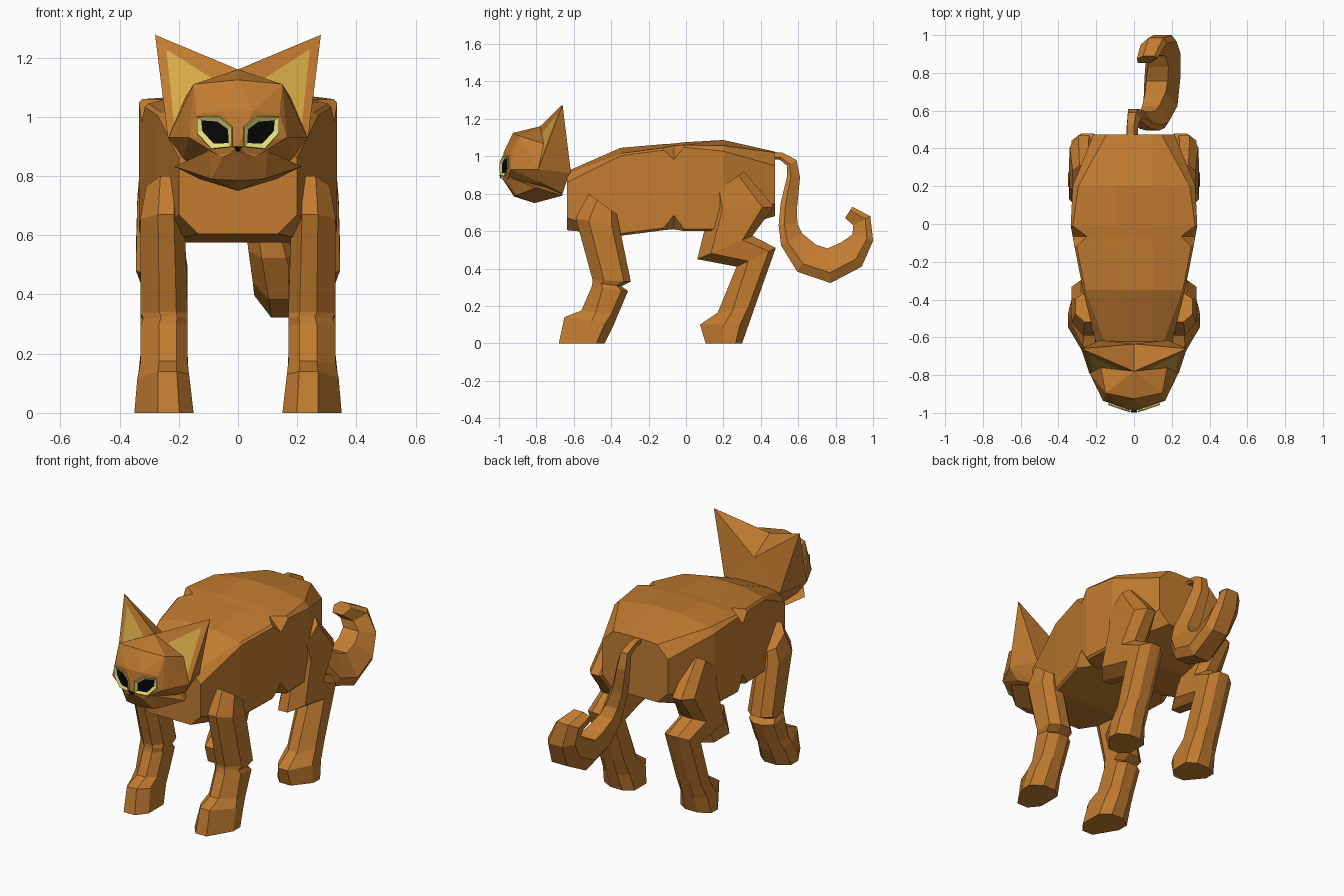
import bpy, bmesh, math
from mathutils import Vector

if "Cube" in bpy.data.objects:
    bpy.data.objects.remove(bpy.data.objects["Cube"])


def material(name, rgb):
    m = bpy.data.materials.new(name)
    m.diffuse_color = (*rgb, 1)
    m.use_nodes = True
    m.node_tree.nodes["Principled BSDF"].inputs["Base Color"].default_value = m.diffuse_color
    return m


FUR = material("orange fur", (0.54, 0.2, 0.03))
EAR = material("ear yellow", (0.68, 0.41, 0.065))
RIM = material("eye rim yellow green", (0.78, 0.74, 0.19))
BLACK = material("pupil black", (0.002, 0.002, 0.002))


def finish(name, bm, *mats, recalc=True):
    if recalc:
        bmesh.ops.recalc_face_normals(bm, faces=bm.faces)
    me = bpy.data.meshes.new(name)
    bm.to_mesh(me)
    bm.free()
    for m in mats:
        me.materials.append(m)
    ob = bpy.data.objects.new(name, me)
    bpy.context.collection.objects.link(ob)
    return ob


def loft(name, rings):
    """Skin a list of equal-sized point rings and cap both ends."""
    bm = bmesh.new()
    vs = [[bm.verts.new(p) for p in r] for r in rings]
    n = len(rings[0])
    for a, b in zip(vs, vs[1:]):
        for i in range(n):
            j = (i + 1) % n
            bm.faces.new((a[i], a[j], b[j], b[i]))
    bm.faces.new(vs[0])
    bm.faces.new(vs[-1])
    return finish(name, bm, FUR)


def hull(name, points):
    """Convex hull of half a set of points plus its mirror image."""
    bm = bmesh.new()
    for x, y, z in points:
        for s in ((1, -1) if x else (1,)):
            bm.verts.new((s * x, y, z))
    bmesh.ops.convex_hull(bm, input=bm.verts)
    bmesh.ops.delete(bm, geom=[v for v in bm.verts if not v.link_faces], context="VERTS")
    bmesh.ops.dissolve_limit(bm, angle_limit=math.radians(3), verts=bm.verts, edges=bm.edges)
    return finish(name, bm, FUR)


# Body: crowned sections (y, half width, bottom, top, bottom chamfer, top chamfer,
# crown drop); the wide chamfer at mid length makes the corner notches
body = []
for y, w, b, t, cb, ct, d in [(-.635, .20, .605, .92, .065, .05, .01),
                              (-.35, .27, .575, 1.045, .012, .012, .03),
                              (-.12, .315, .605, 1.065, .012, .012, .02),
                              (-.065, .325, .61, 1.068, .075, .075, .01),
                              (-.01, .335, .60, 1.075, .012, .012, .015),
                              (.2, .325, .60, 1.087, .012, .03, .03),
                              (.475, .215, .68, 1.025, .07, .07, .005)]:
    half = [(w - cb, b), (w, b + cb), (w, t - d - ct), (w - ct, t - d), (.1, t)]
    body.append([(x, y, z) for x, z in half] + [(-x, y, z) for x, z in reversed(half)])
loft("body", body)

# Legs: tilted sections (front y, z, back y, z, inner x, outer x, front chamfer share)
FRONT = [(-.52, .80, -.37, .69, .19, .31, .3), (-.59, .67, -.355, .62, .18, .33, .3),
         (-.50, .34, -.295, .33, .17, .33, .3), (-.50, .325, -.345, .305, .17, .32, .3),
         (-.505, .30, -.31, .28, .17, .33, .3), (-.56, .175, -.365, .15, .17, .33, .4),
         (-.65, .14, -.385, .10, .165, .34, .55), (-.68, 0, -.435, 0, .15, .35, .55)]
HIND = [(.145, .80, .31, .92, .21, .325, .2), (.125, .71, .47, .73, .20, .34, .2),
        (.06, .45, .355, .575, .18, .345, .25), (.27, .41, .48, .51, .17, .33, .3),
        (.17, .165, .37, .20, .17, .33, .4), (.075, .10, .335, .10, .165, .34, .5),
        (.105, 0, .30, 0, .15, .35, .5)]


def leg(name, levels, s):
    rings = []
    for yf, zf, yb, zb, xi, xo, k in levels:
        w = xo - xi
        pts = [(xi + .24 * w, 0), (xo - .4 * w, 0), (xo, k), (xo, .82),
               (xo - .32 * w, 1), (xi + .28 * w, 1), (xi, .82), (xi, .25)]
        rings.append([(s * x, yf + (yb - yf) * t, zf + (zb - zf) * t) for x, t in pts])
    loft(name, rings)


for s, side in ((1, "right"), (-1, "left")):
    leg("front_leg_" + side, FRONT, s)
    leg("hind_leg_" + side, HIND, s)

# Tail: six-sided tube along (x, y, z, in-plane radius, x radius), flat on the inside
TAIL = [(-.01, .45, 1.005, .02, .03), (-.01, .51, 1.0, .02, .03), (0, .565, .965, .03, .035),
        (.01, .575, .89, .035, .045), (.05, .55, .74, .045, .055),
        (.09, .545, .635, .05, .065), (.11, .565, .555, .065, .075),
        (.14, .645, .455, .088, .09), (.15, .765, .415, .093, .095),
        (.155, .885, .475, .085, .09), (.14, .945, .565, .058, .085),
        (.105, .94, .655, .052, .07), (.07, .87, .70, .035, .055)]
SECTION = [(-.9, 1), (.3, 1), (1, -.4), (.7, -1), (-.4, -1), (-1, -.2)]
rings = []
for i, (x, y, z, rn, rx) in enumerate(TAIL):
    p, q = TAIL[max(i - 1, 0)], TAIL[min(i + 1, len(TAIL) - 1)]
    t = Vector((0, q[1] - p[1], q[2] - p[2])).normalized()
    n = Vector((0, -t.z, t.y))
    rings.append([Vector((x + rx * u, y, z)) + n * rn * v for u, v in SECTION])
loft("tail", rings)

# Head and muzzle with pointed cheeks
hull("head", [(0, -.78, 1.16), (.15, -.895, 1.11), (0, -.925, 1.125), (.14, -.94, 1.01),
              (.05, -.975, 1.02), (.235, -.79, .93), (.165, -.935, .93), (0, -.99, .9),
              (.05, -.96, .86), (.185, -.78, .86), (0, -.81, .78), (.12, -.66, .80),
              (.18, -.62, .92), (.2, -.64, 1.03), (0, -.64, 1.07)])
hull("muzzle", [(.215, -.80, .832), (0, -.985, .885), (.1, -.94, .885), (.05, -.965, .865),
                (.09, -.91, .79), (0, -.92, .785), (0, -.81, .75), (.13, -.66, .79),
                (0, -.66, .85)])

EYE = [(.138, 1.0), (.067, 1.0), (.022, .965), (.022, .90), (.09, .893), (.138, .945)]
# Yellow corner positions as shares of the ear's front corners
INNER = [(.78, .12, .10), (.11, .68, .21), (.03, .10, .87)]
for s, side in ((1, "right"), (-1, "left")):
    # Ear: pyramid with a yellow triangle cut into the front
    bm = bmesh.new()
    tip, *base = [bm.verts.new((s * x, y, z)) for x, y, z in
                  [(.28, -.66, 1.277), (0, -.78, 1.16), (.237, -.79, .93),
                   (.18, -.615, .91), (0, -.635, 1.07)]]
    for i in range(1, 4):
        bm.faces.new((tip, base[i], base[(i + 1) % 4]))
    bm.faces.new(base)
    outer = [tip, base[0], base[1]]
    inner = [bm.verts.new(sum((v.co * w for v, w in zip(outer, ws)), Vector()))
             for ws in INNER]
    for i in range(3):
        j = (i + 1) % 3
        bm.faces.new((outer[i], outer[j], inner[j], inner[i]))
    bm.faces.new(inner).material_index = 1
    finish("ear_" + side, bm, FUR, EAR)

    # Eye: thin slanted plate, pupil inset in a sloping rim
    bm = bmesh.new()
    vs = [bm.verts.new((s * x, -1.003 + .336 * x - .015 * (z - .9), z)) for x, z in EYE]
    f = bm.faces.new(vs if s > 0 else vs[::-1])
    f.normal_update()
    if f.normal.y > 0:
        f.normal_flip()
    bmesh.ops.inset_individual(bm, faces=[f], thickness=.017, depth=-.008)
    f.material_index = 1
    ob = finish("eye_" + side, bm, RIM, BLACK, recalc=False)
    mod = ob.modifiers.new("thickness", "SOLIDIFY")
    mod.thickness = .006
    mod.offset = -1

# Nose: small dark triangle plate
loft("nose", [[(-.016, y, .899), (.016, y, .899), (0, y + .006, .88)]
              for y in (-.997, -.989)]).data.materials[0] = BLACK
